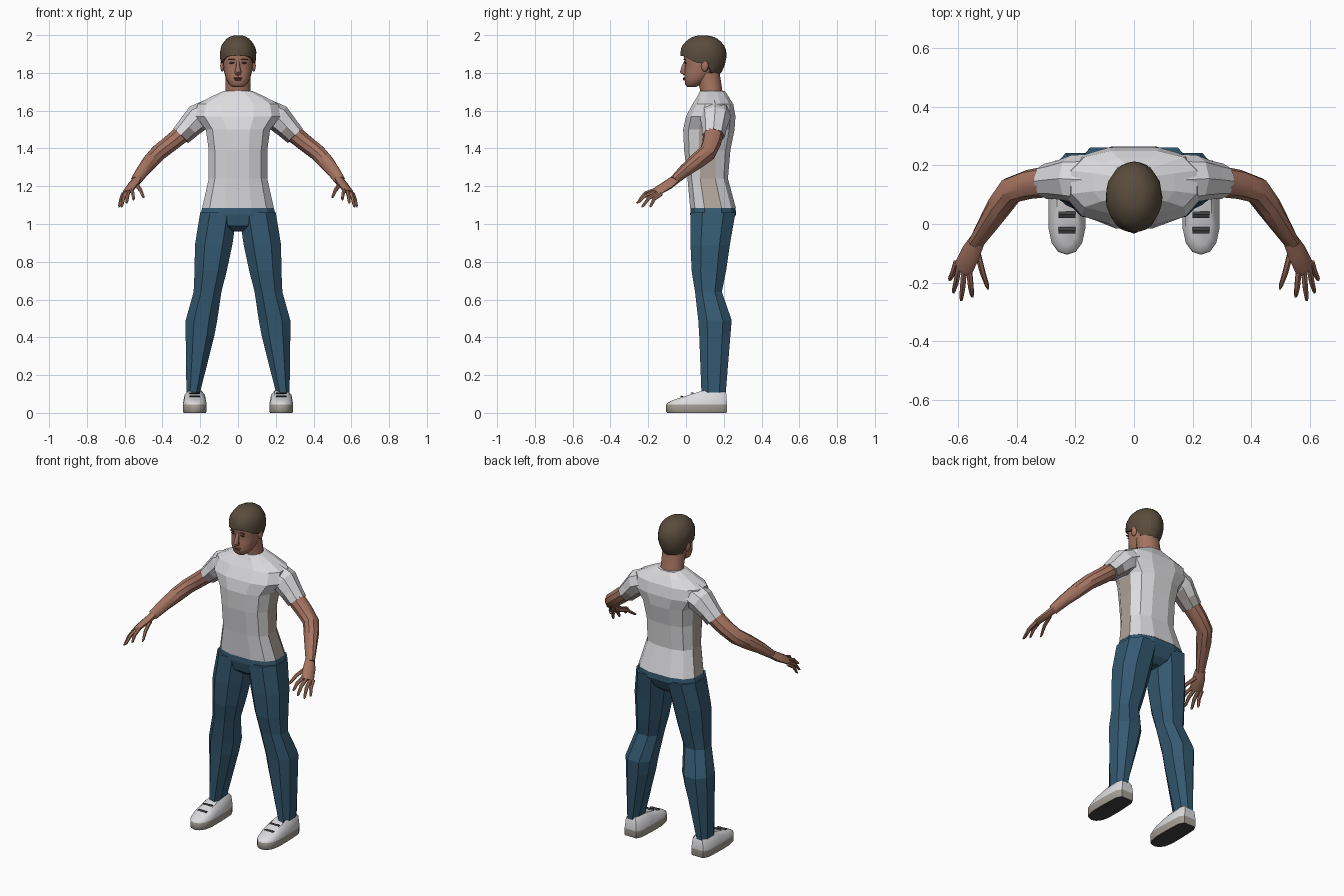
import bpy, bmesh, math, random
from mathutils import Vector

random.seed(4)
cube = bpy.data.objects.get("Cube")
if cube:
    bpy.data.objects.remove(cube)


def material(name, r, g, b):
    m = bpy.data.materials.new(name)
    m.use_nodes = True
    m.diffuse_color = (r, g, b, 1)
    m.node_tree.nodes["Principled BSDF"].inputs["Base Color"].default_value = (r, g, b, 1)
    return m


SHIRT = material("white cloth", .72, .72, .74)
SHADE = material("beige cloth", .42, .37, .32)
CUFF = material("grey cuff", .36, .32, .31)
DENIM = material("blue denim", .034, .1, .165)
SKIN = material("skin", .38, .175, .12)
LIP = material("dark skin", .2, .075, .055)
HAIR = material("brown hair", .1, .072, .046)
SOLE = material("sole", .37, .34, .3)
DARK = material("dark grey", .05, .05, .05)


def finish(name, bm, mats, rule=None, smooth=None):
    """Turn a bmesh into an object, colouring faces by rule."""
    bmesh.ops.recalc_face_normals(bm, faces=bm.faces)
    if rule:
        for f in bm.faces:
            f.material_index = rule(f)
    me = bpy.data.meshes.new(name)
    bm.to_mesh(me)
    bm.free()
    for m in mats:
        me.materials.append(m)
    ob = bpy.data.objects.new(name, me)
    bpy.context.collection.objects.link(ob)
    if smooth:
        bpy.ops.object.select_all(action='DESELECT')
        ob.select_set(True)
        bpy.context.view_layer.objects.active = ob
        bpy.ops.object.shade_smooth_by_angle(angle=math.radians(smooth))
    return ob


def loft(name, rings, mats, rule=None, smooth=None):
    """Skin a list of equal-length point rings and cap both ends."""
    bm = bmesh.new()
    rows = [[bm.verts.new(p) for p in r] for r in rings]
    n = len(rows[0])
    for a, b in zip(rows, rows[1:]):
        for i in range(n):
            j = (i + 1) % n
            bm.faces.new((a[i], a[j], b[j], b[i]))
    bm.faces.new(rows[0])
    bm.faces.new(rows[-1])
    return finish(name, bm, mats, rule, smooth)


def spow(v, p):
    return math.copysign(abs(v) ** p, v)


def ring(z, x0, x1, y0, y1, n=12, p=.75):
    """Rounded-box outline filling the given extents at height z."""
    k = math.cos(math.pi / n) ** p
    pts = []
    for i in range(n):
        a = (i + .5) * math.tau / n
        pts.append(((x0 + x1) / 2 + (x1 - x0) / 2 * spow(math.sin(a), p) / k,
                    (y0 + y1) / 2 - (y1 - y0) / 2 * spow(math.cos(a), p) / k, z))
    return pts


def tube(name, s, path, mats, wide=(0, 1, 0), n=8, rule=None, smooth=None):
    """Limb along (point, half width, half thickness) stations, mirrored by s."""
    pts = [Vector(q[0]) for q in path]
    rings = []
    for i, (c, w, t) in enumerate(path):
        d = (pts[min(i + 1, len(pts) - 1)] - pts[max(i - 1, 0)]).normalized()
        u = Vector(wide)
        u = (u - d * u.dot(d)).normalized()
        v = d.cross(u)
        row = []
        for k in range(n):
            a = math.tau * k / n
            q = pts[i] + u * w * math.cos(a) + v * t * math.sin(a)
            row.append((q.x * s, q.y, q.z))
        rings.append(row)
    return loft(name, rings, mats, rule, smooth)


def blob(name, c, r, mat, seg=10):
    bm = bmesh.new()
    bmesh.ops.create_uvsphere(bm, u_segments=seg, v_segments=6, radius=1)
    for v in bm.verts:
        v.co = Vector([v.co[i] * r[i] + c[i] for i in range(3)])
    return finish(name, bm, [mat], smooth=60)


# Shirt body, with beige panels under the arms
torso = [(1.085, .19, .022, .264), (1.24, .155, .008, .222), (1.39, .155, -.01, .235),
         (1.5, .17, -.015, .257), (1.57, .225, 0, .262), (1.635, .215, .035, .25),
         (1.675, .14, .06, .225), (1.705, .075, .075, .205)]
loft("shirt", [ring(z, -x, x, a, b) for z, x, a, b in torso], [SHIRT, SHADE],
     lambda f: int(abs(f.normal.x) > .85 and f.calc_center_median().z < 1.52))

# Trouser seat
seat = [(1.088, .188, .024, .262), (1.05, .2, .022, .265), (.99, .12, .035, .235), (.96, .04, .07, .2)]
loft("trouser_seat", [ring(z, -x, x, a, b) for z, x, a, b in seat], [DENIM])

leg = [(1.06, .005, .2, .024, .262), (.89, .03, .228, .024, .232), (.75, .06, .23, .03, .212),
       (.64, .088, .235, .048, .19), (.49, .11, .277, .065, .242), (.41, .125, .277, .07, .235),
       (.1, .203, .273, .082, .21)]


def shoe_ring(wide, long, height):
    """Shoe outline: rounded toe, squared heel; height depends on y."""
    half = [(0, -.105), (.03, -.095), (.052, -.065), (.063, -.015), (.063, .08), (.058, .185), (.04, .217)]
    both = half + [(-x, y) for x, y in reversed(half[1:])]
    out = []
    for x, y in both:
        yy = .1 + (y - .1) * long
        out.append((x * wide, yy, height(yy)))
    return out


def upper(lo, hi):
    return lambda y: lo + (hi - lo) * min(1, max(0, (y + .1) / .2))


for s, side in ((1, "left"), (-1, "right")):
    loft(side + "_trouser_leg", [ring(z, s * a, s * b, c, d, 8, .85) for z, a, b, c, d in leg], [DENIM])

    # Shoe with sole band and laces
    rows = [shoe_ring(.94, .97, lambda y: 0), shoe_ring(1, 1, lambda y: .008),
            shoe_ring(1, 1, lambda y: .045), shoe_ring(.86, .97, upper(.052, .1)),
            shoe_ring(.55, .85, upper(.058, .122))]
    rows = [[(s * .229 + x, y, z) for x, y, z in r] for r in rows]
    loft(side + "_shoe", rows, [SHIRT, SOLE, DARK],
         lambda f: 2 if f.normal.z < -.9 else int(f.calc_center_median().z < .045), 40)
    for y, z in ((.032, .105), (-.022, .087)):
        tube(side + "_lace", s, [((.2, y, z), .011, .004), ((.258, y, z), .011, .004)], [DARK], n=4)

    # Sleeve with grey cuff, then the bare arm
    tube(side + "_sleeve", s, [((.13, .15, 1.6), .09, .07), ((.215, .155, 1.56), .08, .074),
                               ((.262, .15, 1.51), .066, .062), ((.303, .146, 1.467), .06, .055)],
         [SHIRT, CUFF], rule=lambda f: int(f.calc_center_median().z < 1.5 and f.normal.z < .3))
    tube(side + "_arm", s, [((.28, .147, 1.49), .054, .05), ((.36, .135, 1.425), .05, .047),
                            ((.42, .115, 1.378), .047, .045), ((.46, .06, 1.335), .043, .043),
                            ((.505, -.01, 1.28), .033, .035), ((.54, -.065, 1.23), .023, .029)],
         [SKIN], n=10, smooth=35)

    # Hand
    across = (.045, .045, -.015)
    tube(side + "_palm", s, [((.535, -.058, 1.235), .029, .022), ((.555, -.095, 1.208), .036, .021),
                             ((.582, -.15, 1.175), .037, .016), ((.587, -.16, 1.168), .03, .012)],
         [SKIN], wide=across, smooth=50)
    fingers = {"little": ((.607, -.13, 1.16), (.63, -.192, 1.09)),
               "ring": ((.597, -.145, 1.167), (.617, -.235, 1.09)),
               "middle": ((.58, -.158, 1.174), (.59, -.262, 1.11)),
               "index": ((.562, -.165, 1.18), (.552, -.25, 1.128)),
               "thumb": ((.535, -.095, 1.205), (.498, -.222, 1.14))}
    for f, (a, b) in fingers.items():
        a, b = Vector(a), Vector(b)
        mid = a.lerp(b, .5) + Vector((0, -.008, .008))
        tube(side + "_" + f + "_finger", s, [(a, .011, .011), (mid, .0105, .01),
                                            (a.lerp(b, .9), .008, .007), (b, .004, .003)],
             [SKIN], wide=across, n=6, smooth=50)

    # Ears, eyes and brows
    blob(side + "_ear", (s * .083, .1, 1.838), (.012, .02, .032), SKIN)
    blob(side + "_eye", (s * .032, -.003, 1.853), (.014, .006, .005), DARK)
    blob(side + "_eyebrow", (s * .033, -.008, 1.871), (.02, .006, .004), LIP)

# Neck and head
loft("neck", [ring(z, -x, x, a, b, 12, .95) for z, x, a, b in
              [(1.65, .075, .075, .205), (1.71, .066, .075, .192), (1.8, .066, .05, .178)]],
     [SKIN], smooth=40)
skull = [(1.724, .026, .008, .05), (1.738, .046, -.004, .08), (1.77, .064, -.008, .12),
         (1.81, .074, -.006, .165), (1.845, .079, -.003, .182), (1.872, .081, -.01, .19),
         (1.91, .081, -.008, .19), (1.955, .065, .02, .17)]
loft("head", [ring(z, -x, x, a, b, 18, .88) for z, x, a, b in skull], [SKIN], smooth=50)

# Nose and mouth
tube("nose", 1, [((0, .004, 1.87), .008, .008), ((0, -.01, 1.835), .01, .012),
                 ((0, -.017, 1.805), .018, .016), ((0, -.006, 1.792), .014, .008)],
     [SKIN], wide=(1, 0, 0), smooth=50)
blob("upper_lip", (0, -.008, 1.772), (.024, .009, .005), LIP)
blob("lower_lip", (0, -.007, 1.764), (.02, .009, .005), LIP)

# Hair cap whose lower edge follows the hairline
HAIRLINE = [(0, 1.892), (40, 1.887), (62, 1.862), (80, 1.85), (98, 1.855), (115, 1.805), (150, 1.782), (180, 1.778)]


def hairline(deg):
    for (a, za), (b, zb) in zip(HAIRLINE, HAIRLINE[1:]):
        if deg <= b:
            return za + (zb - za) * (deg - a) / (b - a)
    return HAIRLINE[-1][1]


rows = []
steps, around = 9, 28
for k in range(1, steps + 2):
    row = []
    for i in range(around):
        a = math.tau * i / around
        deg = math.degrees(a if a <= math.pi else math.tau - a)
        h = hairline(deg) - 1.9
        end = math.acos(h / (.1 if h > 0 else .15))
        phi = end * min(k, steps) / steps
        r = math.sin(phi) ** .9 * (.82 if k > steps else 1 + random.uniform(-.025, .02))
        z = 1.9 + math.cos(phi) * (.1 if phi < math.pi / 2 else .15)
        row.append((math.sin(a) * .096 * r, .092 - math.cos(a) * .121 * r, z))
    rows.append(row)
loft("hair", rows[:-1] + [rows[-1]], [HAIR], smooth=25)
